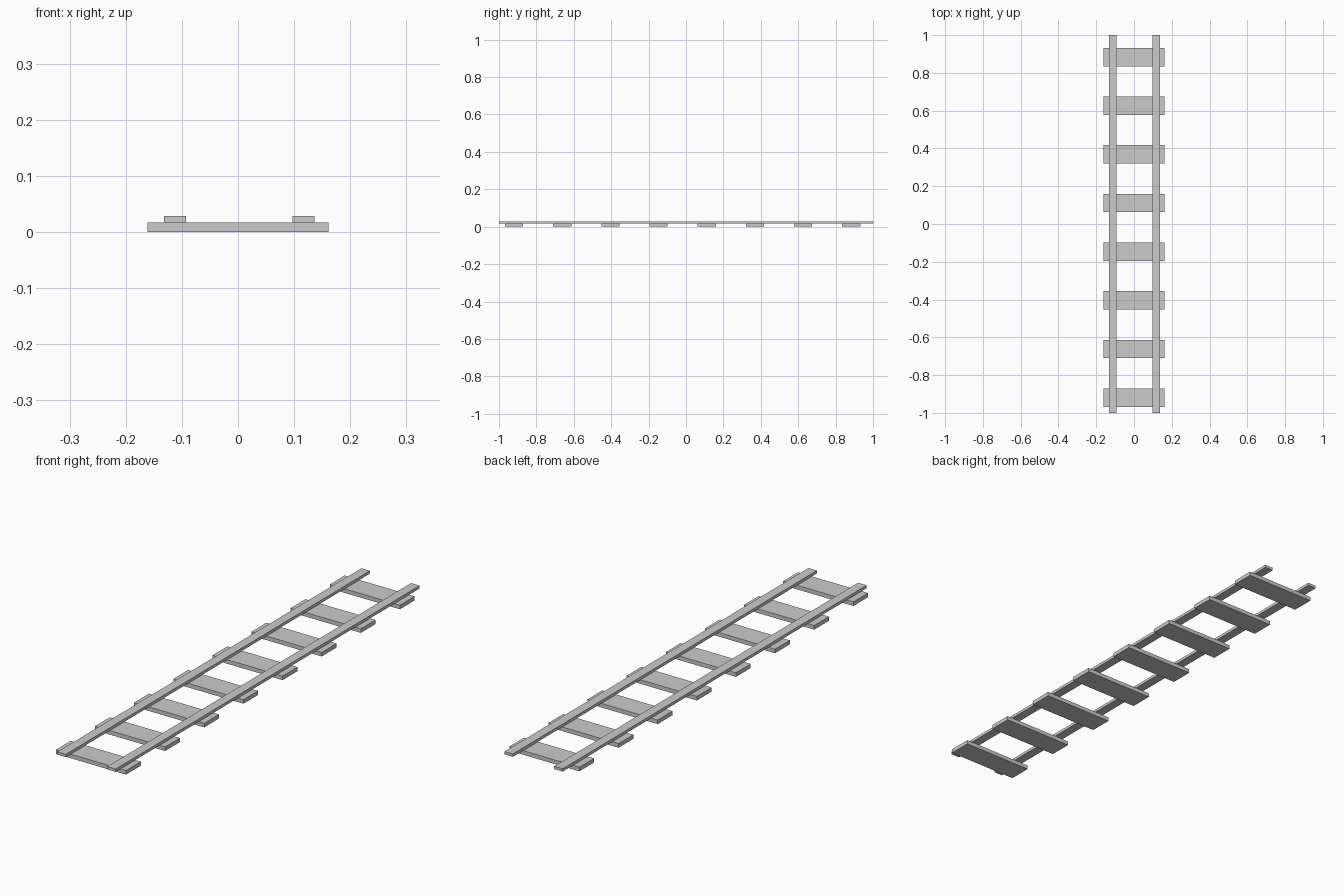
import bpy

if "Cube" in bpy.data.objects:
    bpy.data.objects.remove(bpy.data.objects["Cube"])

TIE_HEIGHT = 0.017
RAIL_TOP = 0.029


def box(name, x, y, z):
    """Add a box spanning the given (min, max) ranges."""
    ranges = (x, y, z)
    bpy.ops.mesh.primitive_cube_add(size=1, location=[(a + b) / 2 for a, b in ranges])
    obj = bpy.context.object
    obj.name = name
    obj.scale = [b - a for a, b in ranges]
    bpy.ops.object.transform_apply(location=False, rotation=False, scale=True)
    return obj


# Eight evenly spaced cross ties
for i in range(8):
    y = -0.919 + i * 0.2575
    box(f"cross_tie_{i + 1}", (-0.1615, 0.1615), (y - 0.0485, y + 0.0485), (0, TIE_HEIGHT))

# Two flat rails resting on the ties
for name, x in (("left_rail", -0.1125), ("right_rail", 0.117)):
    box(name, (x - 0.0195, x + 0.0195), (-1, 1), (TIE_HEIGHT, RAIL_TOP))
